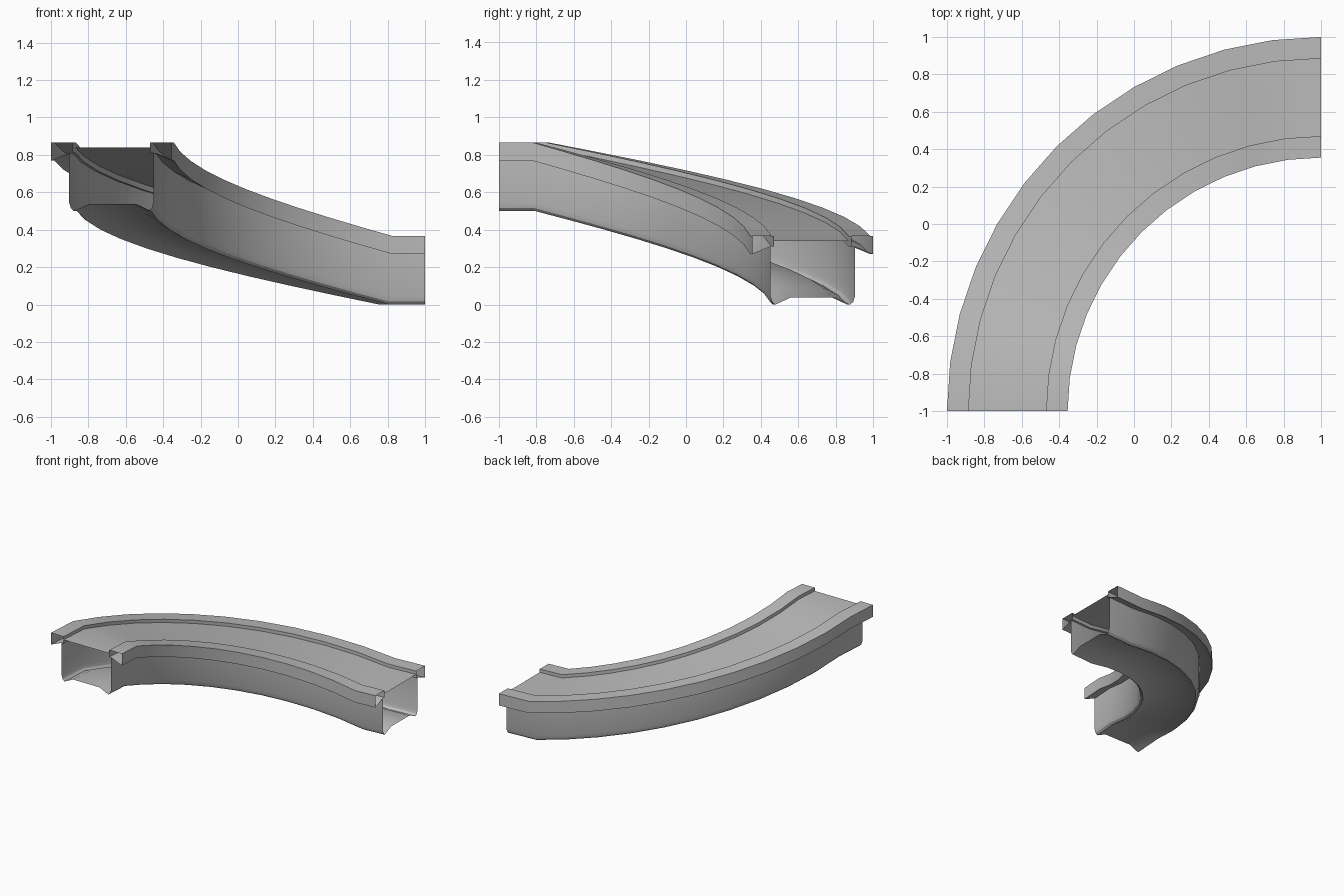
import bpy
import bmesh
from math import sin, cos, radians

cube = bpy.data.objects.get("Cube")
if cube:
    bpy.data.objects.remove(cube, do_unlink=True)

STEPS = 12       # segments in the quarter turn
RADIUS = 1.6775  # centre line of the track
RISE = 0.5

grey = bpy.data.materials.new("concrete_grey")
grey.use_nodes = True
colour = (0.5, 0.5, 0.5, 1)
grey.diffuse_color = colour
grey.node_tree.nodes["Principled BSDF"].inputs["Base Color"].default_value = colour


def mirrored(profile):
    return [(-u, z) for u, z in reversed(profile)]


def sweep(name, profile, closed=False):
    """Sweep a cross-section along the climbing quarter turn, ends left open."""
    bm = bmesh.new()
    rings = []
    for i in range(STEPS + 1):
        a = radians(90 * i / STEPS)
        # level first and last segments, even climb between them
        lift = RISE * min(max((i - 1) / (STEPS - 2), 0), 1)
        rings.append([bm.verts.new((1 - (RADIUS + u) * sin(a),
                                    -1 + (RADIUS + u) * cos(a),
                                    z + lift)) for u, z in profile])
    count = len(profile)
    for r, s in zip(rings, rings[1:]):
        for j in range(count if closed else count - 1):
            k = (j + 1) % count
            bm.faces.new((r[j], r[k], s[k], s[j]))
    mesh = bpy.data.meshes.new(name)
    bm.to_mesh(mesh)
    bm.free()
    mesh.materials.append(grey)
    obj = bpy.data.objects.new(name, mesh)
    bpy.context.collection.objects.link(obj)
    bpy.ops.object.select_all(action='DESELECT')
    obj.select_set(True)
    bpy.context.view_layer.objects.active = obj
    bpy.ops.object.shade_smooth_by_angle(angle=radians(30))
    return obj


# Road surface between the curbs
sweep("road_deck", [(-0.2075, 0.34), (0.2075, 0.34)])

# Overhanging hollow curbs on both sides
curb = [(0.2075, 0.34), (0.2075, 0.367), (0.3225, 0.367),
        (0.3225, 0.27), (0.225, 0.31), (0.2075, 0.31)]
sweep("outer_curb", curb, closed=True)
sweep("inner_curb", mirrored(curb), closed=True)

# Side walls and underside with rounded lower ridges
half = [(0.225, 0.31), (0.225, 0.045), (0.216, 0.015), (0.2, 0), (0.12, 0.037)]
sweep("under_body", half + mirrored(half))
